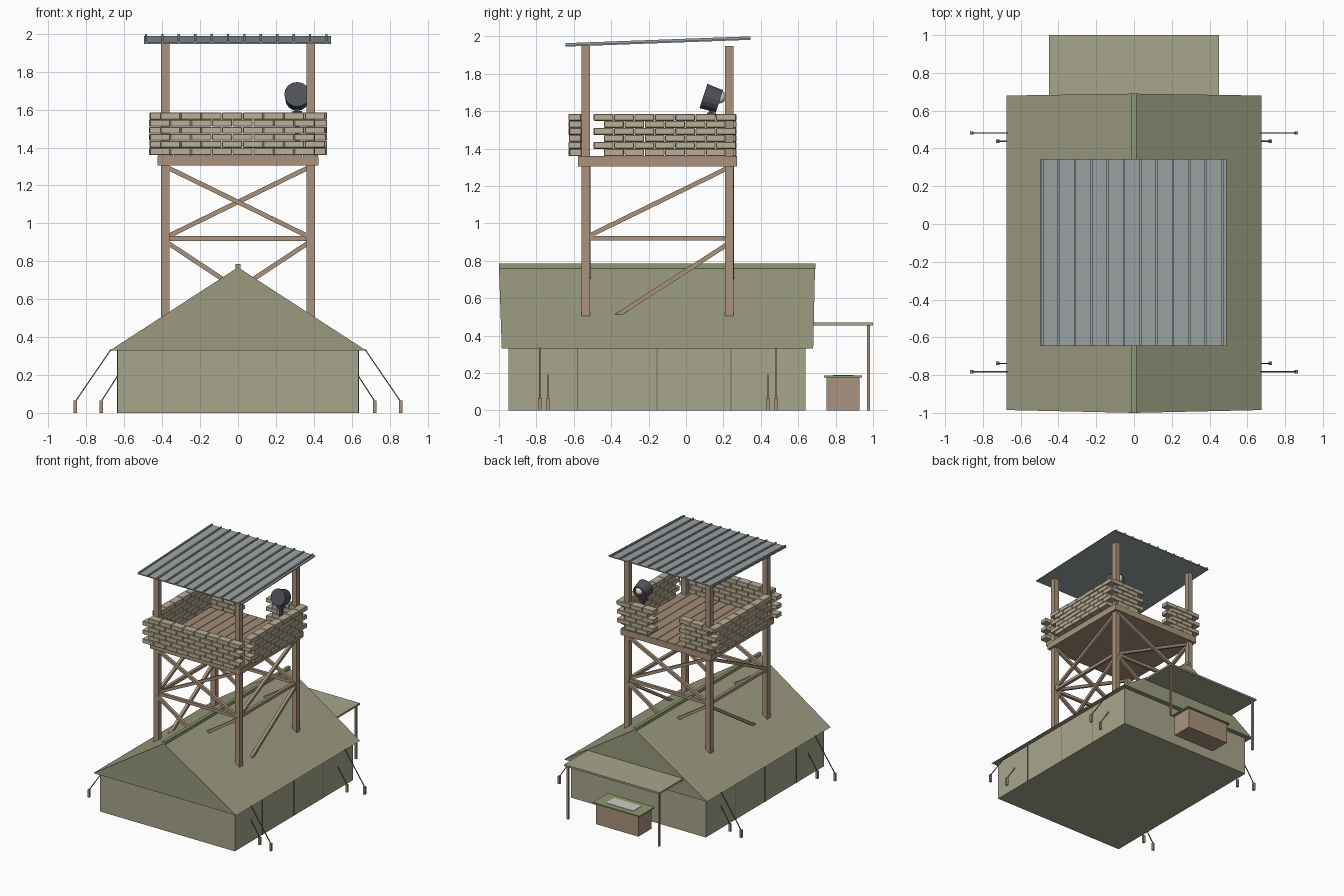
import bpy, bmesh, random
from math import radians
from mathutils import Vector, Matrix

if "Cube" in bpy.data.objects:
    bpy.data.objects.remove(bpy.data.objects["Cube"])

random.seed(4)

def material(name, rgb):
    m = bpy.data.materials.new(name)
    m.diffuse_color = (*rgb, 1)
    m.use_nodes = True
    m.node_tree.nodes["Principled BSDF"].inputs["Base Color"].default_value = m.diffuse_color
    return m

CANVAS = material("canvas", (0.33, 0.33, 0.22))
WALL = material("wall_canvas", (0.39, 0.38, 0.26))
TRIM = material("green_trim", (0.28, 0.33, 0.16))
WOOD = material("wood", (0.40, 0.29, 0.20))
DECK = material("deck_wood", (0.36, 0.26, 0.18))
BAG = material("sandbag", (0.50, 0.43, 0.31))
TIN = material("tin", (0.33, 0.36, 0.37))
DARK = material("dark_metal", (0.08, 0.085, 0.10))
LENS = material("lens", (0.80, 0.76, 0.58))
ROPE = material("rope", (0.16, 0.15, 0.11))
PAPER = material("paper", (0.62, 0.62, 0.55))

def finish(name, bm, mat):
    bmesh.ops.recalc_face_normals(bm, faces=bm.faces)
    me = bpy.data.meshes.new(name)
    bm.to_mesh(me)
    bm.free()
    me.materials.append(mat)
    ob = bpy.data.objects.new(name, me)
    bpy.context.collection.objects.link(ob)
    return ob

def boxes(name, mat, items):
    """One object from boxes given as (x0, x1, y0, y1, z0, z1)."""
    bm = bmesh.new()
    for x0, x1, y0, y1, z0, z1 in items:
        m = Matrix.Translation(((x0 + x1) / 2, (y0 + y1) / 2, (z0 + z1) / 2))
        bmesh.ops.create_cube(bm, size=1, matrix=m @ Matrix.Diagonal((x1 - x0, y1 - y0, z1 - z0, 1)))
    return finish(name, bm, mat)

def beams(name, mat, w, pairs):
    """One object from square bars running between point pairs."""
    bm = bmesh.new()
    for a, b in pairs:
        a, b = Vector(a), Vector(b)
        d = b - a
        rot = d.to_track_quat('Z', 'Y').to_matrix().to_4x4()
        m = Matrix.Translation((a + b) / 2) @ rot @ Matrix.Diagonal((w, w, d.length, 1))
        bmesh.ops.create_cube(bm, size=1, matrix=m)
    return finish(name, bm, mat)

# Tent: walls, roof prism, ridge cap, wall seams
boxes("tent_walls", WALL, [(-.635, .635, -.95, .64, 0, .335)])
bm = bmesh.new()
ends = [[bm.verts.new(p) for p in ((-.675, ye, .33), (.675, ye, .33), (0, yr, .768))]
        for ye, yr in ((-.985, -1.0), (.68, .69))]
bm.faces.new(ends[0])
bm.faces.new(ends[1])
for i in range(3):
    j = (i + 1) % 3
    bm.faces.new((ends[0][i], ends[0][j], ends[1][j], ends[1][i]))
finish("tent_roof", bm, CANVAS)
boxes("ridge_cap", TRIM, [(-.013, .013, -1.0, .692, .755, .785)])
boxes("wall_seams", ROPE, [(s * .636 - .002, s * .636 + .002, y - .003, y + .003, 0, .33)
                           for s in (-1, 1) for y in (-.58, -.155, .24)])

# Guy ropes and stakes
ropes, stakes = [], []
for s in (-1, 1):
    for y in (-.782, .482):
        ropes.append(((s * .67, y, .335), (s * .858, y, .06)))
        stakes.append((s * .858 - .009, s * .858 + .009, y - .009, y + .009, 0, .065))
    for y in (-.738, .438):
        ropes.append(((s * .635, y, .195), (s * .722, y, .06)))
        stakes.append((s * .722 - .009, s * .722 + .009, y - .009, y + .009, 0, .065))
beams("guy_ropes", ROPE, .006, ropes)
boxes("stakes", WOOD, stakes)

# Awning, its poles, and the crate table with a map
boxes("awning", WALL, [(-.45, .45, .62, 1.0, .455, .47)])
boxes("awning_poles", WOOD, [(s * .43 - .008, s * .43 + .008, .967, .983, 0, .457) for s in (-1, 1)])
boxes("crate", WOOD, [(-.2, .2, .75, .927, 0, .175)])
boxes("crate_top", TRIM, [(-.22, .22, .737, .94, .175, .186)])
boxes("map_sheet", PAPER, [(-.13, .13, .785, .895, .186, .189)])

# Tower posts
PX, YF, YB = .383, -.535, .232
boxes("tower_posts", WOOD, [(s * PX - .0225, s * PX + .0225, y - .0225, y + .0225, .40, 1.948)
                            for s in (-1, 1) for y in (YF, YB)])

# Bracing: crossed on front and back, single diagonals on the sides
braces, rails = [], []
for y in (YF, YB):
    rails.append(((-PX, y, .92), (PX, y, .92)))
    for s in (-1, 1):
        o = s * .012
        braces.append(((s * PX, y + o, 1.30), (-s * PX, y + o, .925)))
        braces.append(((s * PX, y + o, .905), (-s * PX, y + o, .40)))
for s in (-1, 1):
    rails.append(((s * PX, YF, .92), (s * PX, YB, .92)))
    braces.append(((s * PX, YB, 1.30), (s * PX, YF, .925)))
    braces.append(((s * PX, YB, .895), (s * PX, YF, .40)))
beams("cross_rails", WOOD, .025, rails)
beams("diagonal_braces", WOOD, .024, braces)

# Platform: frame slab and deck planks
boxes("platform_frame", WOOD, [(-.425, .425, -.578, .273, 1.305, 1.352)])
pitch = .85 / 10
boxes("deck_planks", DECK, [(-.425 + i * pitch + .002, -.425 + (i + 1) * pitch - .002, -.578, .273, 1.352, 1.36)
                            for i in range(10)])

# Sandbag walls: six staggered courses, opening at the back
H, L = .0375, .109
bags = []

def course(along_x, lo, n, c, row):
    z = 1.36 + row * H
    for i in range(n):
        a, b = lo + i * L + .0015, lo + (i + 1) * L - .0015
        j = random.uniform(-.003, .003)
        cross = (c - .033 + j, c + .033 + j)
        span = (a, b, *cross) if along_x else (*cross, a, b)
        bags.append((*span, z + .001, z + H - .001))

for r in range(6):
    odd = r % 2
    course(True, -.412 if odd else -.466, 8, -.592, r)
    for s in (-1, 1):
        course(False, -.44 if not odd else -.495, 6 if not odd else 7, s * .434, r)
    course(True, .12 if odd else .175, 3 if odd else 2, .235, r)
    course(True, -.447 if odd else -.393, 3 if odd else 2, .235, r)
ob = boxes("sandbags", BAG, bags)
bv = ob.modifiers.new("soft_edges", 'BEVEL')
bv.width, bv.segments = .003, 1

# Tin roof sloping down to the front, with raised ribs
tilt = Matrix.Translation((-.003, -.15, 1.967)) @ Matrix.Rotation(radians(2.1), 4, 'X')
sheet = boxes("tin_roof", TIN, [(-.493, .493, -.495, .495, -.004, .004)])
ribs = boxes("roof_ribs", TIN, [(-.482 + i * .0865 - .006, -.482 + i * .0865 + .006, -.495, .495, .003, .0145)
                                for i in range(12)])
for o in (sheet, ribs):
    o.data.transform(tilt)

# Searchlight on a stand at the back corner
LX, LY = .312, .136
boxes("light_stand", DARK, [(LX - .025, LX + .025, LY - .025, LY + .025, 1.575, 1.592),
                            (LX - .012, LX + .012, LY - .012, LY + .012, 1.36, 1.63)])
bm = bmesh.new()
aim = Matrix.Translation((LX, LY, 1.667)) @ Matrix.Rotation(radians(-108), 4, 'X')
bmesh.ops.create_cone(bm, cap_ends=True, segments=16, radius1=.068, radius2=.062, depth=.09, matrix=aim)
finish("light_housing", bm, DARK)
bm = bmesh.new()
bmesh.ops.create_uvsphere(bm, u_segments=16, v_segments=8, radius=.034,
                          matrix=Matrix.Translation((LX, .18, 1.675)))
lens = finish("light_lens", bm, LENS)
for p in lens.data.polygons:
    p.use_smooth = True
